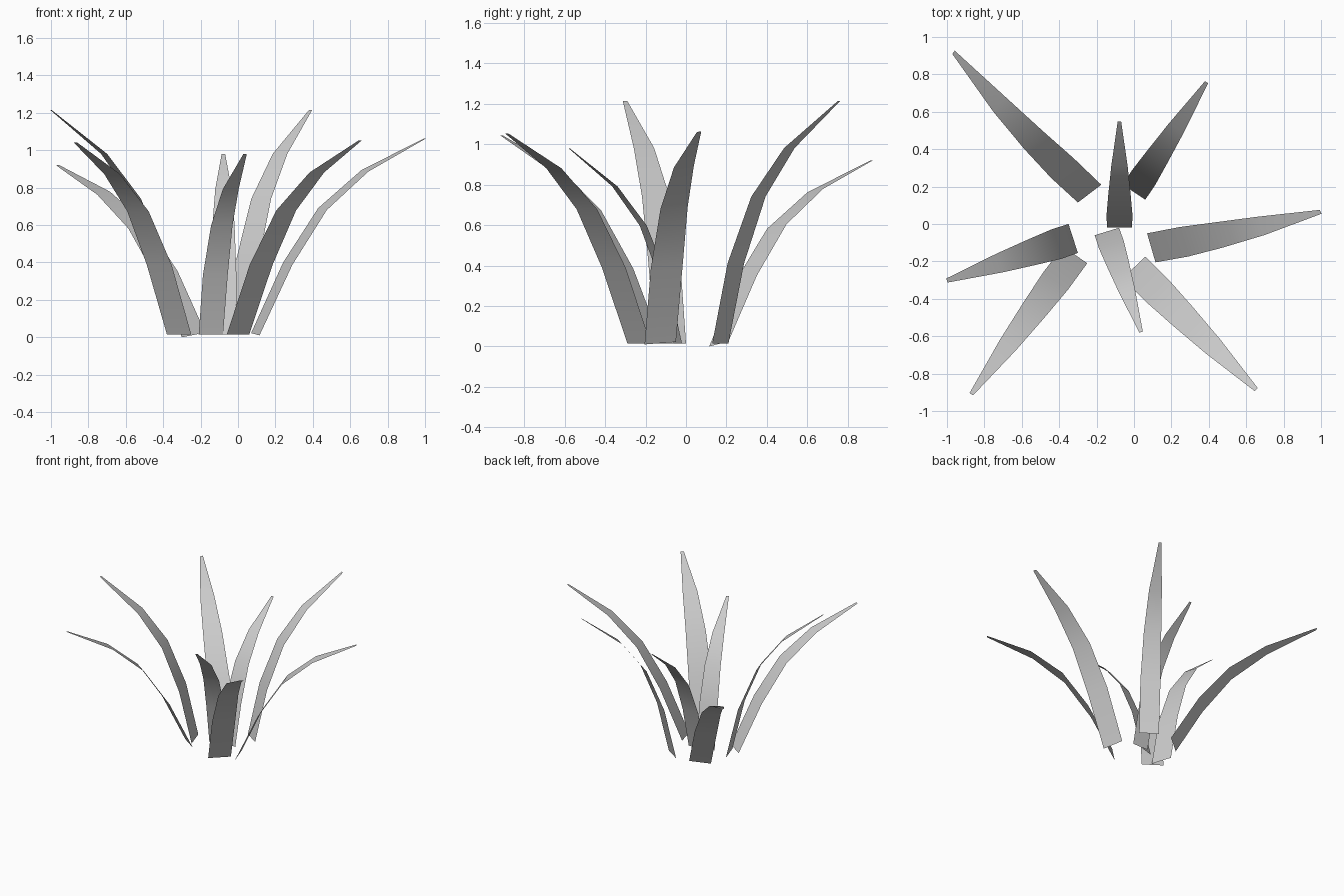
import bpy, bmesh
from math import sin, pi
from mathutils import Vector, Matrix

if "Cube" in bpy.data.objects:
    bpy.data.objects.remove(bpy.data.objects["Cube"])

# shared blade profiles: (reach fraction, height fraction) for each ring
STEEP = [(0, 0), (.13, .33), (.32, .605), (.58, .805), (1, 1)]
LEAN = [(0, 0), (.19, .36), (.395, .64), (.645, .835), (1, 1)]
WIDTH = [1, 1.02, .88, .65, .14]


def blade(name, p, q, tip, profile, bow=0, twist=0):
    """Flat tapering leaf from base edge p-q to tip, bowed sideways and twisted slightly."""
    p, q, tip = Vector(p), Vector(q), Vector(tip)
    mid, half = (p + q) / 2, (p - q) / 2
    run = tip - mid
    side = Vector((-run.y, run.x, 0)).normalized()
    bm = bmesh.new()
    rings = []
    for (r, h), w in zip(profile, WIDTH):
        c = mid + Vector((run.x * r, run.y * r, run.z * h)) + side * bow * sin(pi * r)
        v = Matrix.Rotation(twist * r, 3, 'Z') @ half * w
        rings.append((bm.verts.new(c + v), bm.verts.new(c - v)))
    for a, b in zip(rings, rings[1:]):
        bm.faces.new((a[0], a[1], b[1], b[0])).smooth = True
    bmesh.ops.recalc_face_normals(bm, faces=bm.faces)
    if sum(f.normal.z for f in bm.faces) < 0:
        bmesh.ops.reverse_faces(bm, faces=bm.faces)
    me = bpy.data.meshes.new(name)
    bm.to_mesh(me)
    bm.free()
    ob = bpy.data.objects.new(name, me)
    bpy.context.collection.objects.link(ob)


# upright blades
blade("leaf_back_right", (-.06, .21, .015), (.06, .13, .015), (.388, .758, 1.215), STEEP)
blade("leaf_back_middle", (-.145, -.02, .015), (-.01, -.02, .015), (-.078, .547, .98), STEEP)
blade("leaf_front_middle", (-.08, -.02, .015), (-.21, -.06, .015), (.038, -.578, .98), STEEP)
blade("leaf_left", (-.30, -.155, .015), (-.35, 0, .015), (-1, -.302, 1.215), STEEP)

# leaning blades
blade("leaf_back_left", (-.30, .115, 0), (-.175, .21, .025), (-.965, .918, .92), LEAN, .018, .3)
blade("leaf_front_left", (-.25, -.21, .015), (-.38, -.12, .015), (-.87, -.91, 1.042), LEAN)
blade("leaf_front_right", (.06, -.175, .015), (-.06, -.29, .015), (.653, -.885, 1.052), LEAN)
blade("leaf_right", (.07, -.05, .022), (.115, -.205, .01), (.998, .065, 1.062), LEAN, -.008, .12)
